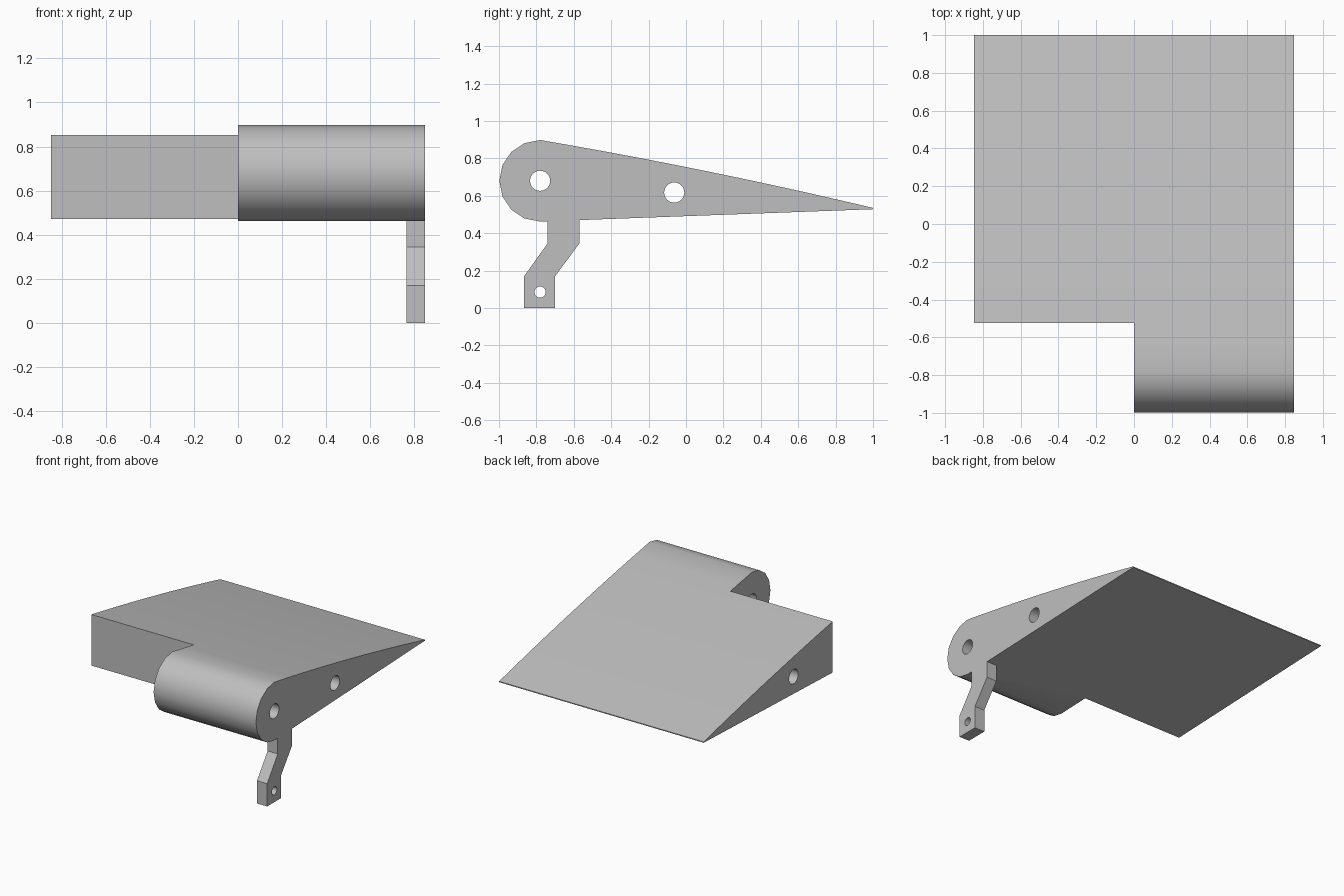
import bpy
import bmesh
import math

cube = bpy.data.objects.get("Cube")
if cube:
    bpy.data.objects.remove(cube, do_unlink=True)

HALF = 0.847            # half span
PIVOT = (-0.78, 0.68)   # hinge centre (y, z)
NOSE = 0.218            # hinge barrel radius

grey = bpy.data.materials.new("plain grey")
grey.use_nodes = True
colour = (0.52, 0.52, 0.52, 1)
grey.diffuse_color = colour
grey.node_tree.nodes["Principled BSDF"].inputs["Base Color"].default_value = colour


def extrude_profile(name, points, x0, x1):
    """Extrude a (y, z) outline along x."""
    bm = bmesh.new()
    face = bm.faces.new([bm.verts.new((x0, y, z)) for y, z in points])
    new = bmesh.ops.extrude_face_region(bm, geom=[face])["geom"]
    verts = [v for v in new if isinstance(v, bmesh.types.BMVert)]
    bmesh.ops.translate(bm, verts=verts, vec=(x1 - x0, 0, 0))
    bmesh.ops.recalc_face_normals(bm, faces=bm.faces)
    mesh = bpy.data.meshes.new(name)
    bm.to_mesh(mesh)
    bm.free()
    mesh.materials.append(grey)
    obj = bpy.data.objects.new(name, mesh)
    bpy.context.collection.objects.link(obj)
    return obj


def circle(centre, radius, count):
    return [(centre[0] + radius * math.cos(math.tau * i / count),
             centre[1] + radius * math.sin(math.tau * i / count)) for i in range(count)]


def combine(target, other, operation):
    """Apply a boolean and remove the helper."""
    bpy.context.view_layer.objects.active = target
    mod = target.modifiers.new("boolean", "BOOLEAN")
    mod.operation = operation
    mod.solver = "EXACT"
    mod.object = other
    bpy.ops.object.modifier_apply(modifier=mod.name)
    bpy.data.objects.remove(other, do_unlink=True)


# Wing section: rounded nose, slightly bowed top, straight underside
outline = []
for i in range(9):
    a = math.radians(270 - 22.5 * i)
    outline.append((PIVOT[0] + NOSE * math.cos(a), PIVOT[1] + NOSE * math.sin(a)))
for i in range(1, 11):
    t = i / 10
    outline.append((PIVOT[0] + 1.78 * t, 0.898 - 0.363 * t + 0.06 * t * (1 - t)))
outline.append((1, 0.528))
flap = extrude_profile("control_flap", outline, -HALF, HALF)

# Notch that leaves the hinge barrel on one half only
notch = extrude_profile("notch_cutter", [(-1.2, 0.3), (-0.525, 0.3), (-0.525, 1.1), (-1.2, 1.1)], -1, 0)
combine(flap, notch, "DIFFERENCE")

# Cranked control horn
horn = extrude_profile("control_horn", [
    (-0.74, 0.5), (-0.74, 0.345), (-0.865, 0.17), (-0.865, 0),
    (-0.7, 0), (-0.7, 0.17), (-0.57, 0.345), (-0.57, 0.5)], 0.763, HALF)
combine(flap, horn, "UNION")

# Hinge, spar and linkage holes
for centre, radius in ((PIVOT, 0.054), ((-0.063, 0.617), 0.054), ((-0.78, 0.085), 0.03)):
    hole = extrude_profile("hole_cutter", circle(centre, radius, 24), -1, 1)
    combine(flap, hole, "DIFFERENCE")

# Smooth the nose and top while keeping hard edges
bpy.ops.object.select_all(action="DESELECT")
flap.select_set(True)
bpy.context.view_layer.objects.active = flap
bpy.ops.object.shade_smooth_by_angle(angle=math.radians(30))
